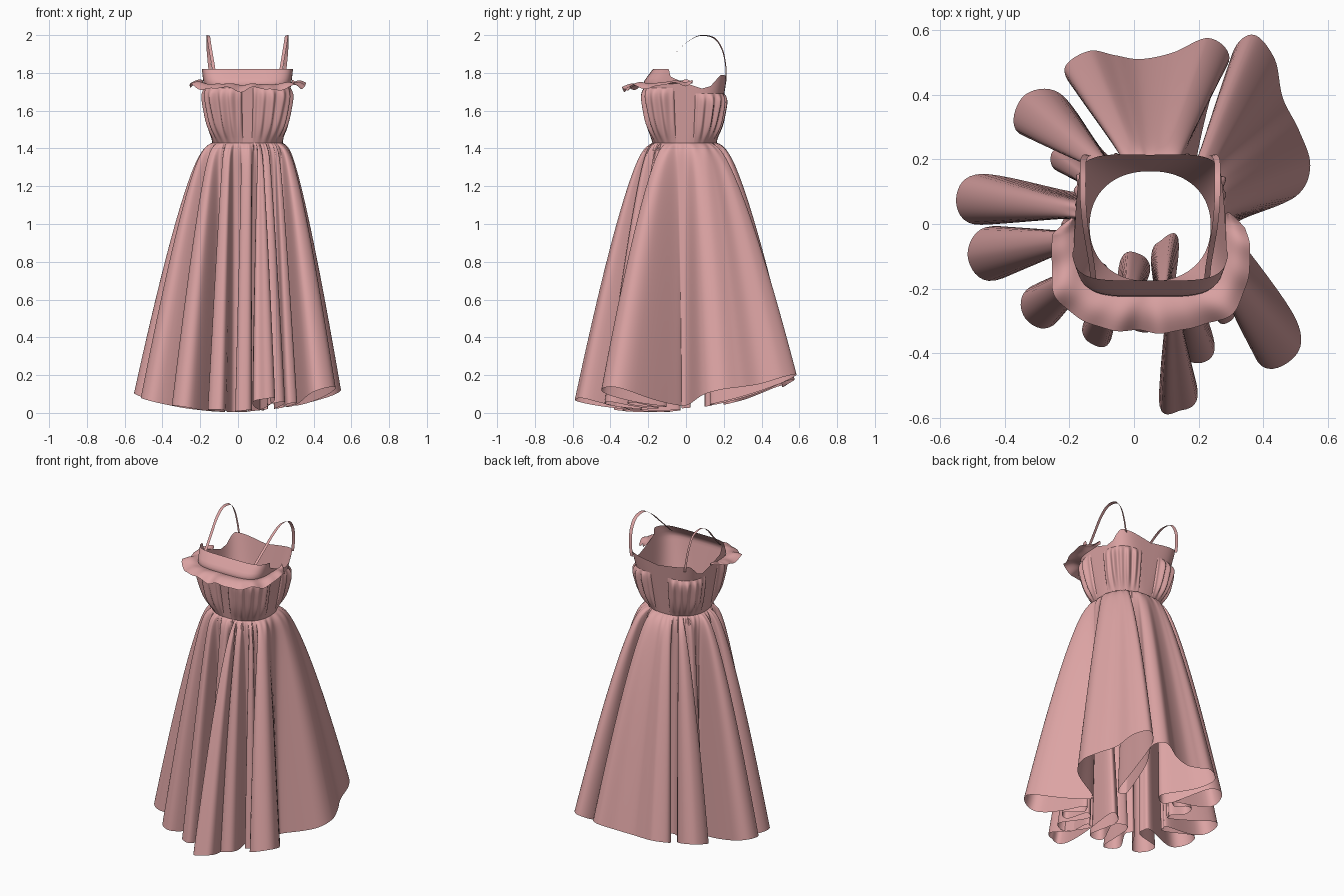
import bpy, math, random
from mathutils import Vector

random.seed(4)
cube = bpy.data.objects.get("Cube")
if cube:
    bpy.data.objects.remove(cube, do_unlink=True)

pink = bpy.data.materials.new("dusty_pink")
pink.use_nodes = True
pink.diffuse_color = (0.72, 0.37, 0.37, 1)
pink.node_tree.nodes["Principled BSDF"].inputs["Base Color"].default_value = pink.diffuse_color

CENTRE = Vector((0.05, -0.007))
WAIST = 1.43
TOP = 1.82
BAND = 1.75


def sheet(name, point, columns, rows, closed=False):
    """Cloth grid: point(u, v) gives a position for u, v in 0..1."""
    verts = [point(i / columns, j / rows)
             for i in range(columns + (not closed)) for j in range(rows + 1)]
    n, step = len(verts), rows + 1
    faces = []
    for i in range(columns):
        for j in range(rows):
            a, b = i * step + j, ((i + 1) * step + j) % n
            faces.append((a, b, b + 1, a + 1))
    mesh = bpy.data.meshes.new(name)
    mesh.from_pydata(verts, [], faces)
    mesh.materials.append(pink)
    obj = bpy.data.objects.new(name, mesh)
    bpy.context.collection.objects.link(obj)
    for p in mesh.polygons:
        p.use_smooth = True


def lerp(a, b, t):
    return a + (b - a) * t


def ramp(x, knots):
    """Piecewise linear lookup."""
    if x <= knots[0][0]:
        return knots[0][1]
    for (x0, y0), (x1, y1) in zip(knots, knots[1:]):
        if x <= x1:
            return lerp(y0, y1, (x - x0) / (x1 - x0))
    return knots[-1][1]


def body(angle, z, offset=0.0):
    """Point on the bodice: oval waist, rounded square bust, front band leaning back."""
    t = min(1, max(0, (z - WAIST) / (TOP - WAIST)))
    rx, ry, n = lerp(0.187, 0.243, t), lerp(0.17, 0.23, t), lerp(2.2, 4.8, t)
    c, s = math.cos(angle), math.sin(angle)
    r = ((abs(c) / rx) ** n + (abs(s) / ry) ** n) ** (-1 / n) + offset
    y = r * s
    if y < 0:
        y *= 1 - 0.27 * max(0, z - BAND) / (TOP - BAND)
    return Vector((CENTRE.x + r * c, CENTRE.y + y, z))


def spline(points, per, closed):
    """Catmull-Rom curve through the points."""
    n, out = len(points), []
    pick = (lambda k: points[k % n]) if closed else (lambda k: points[min(max(k, 0), n - 1)])
    for i in range(n if closed else n - 1):
        a, b, c, d = (pick(i + k) for k in (-1, 0, 1, 2))
        for k in range(per):
            t = k / per
            out.append(0.5 * (2 * b + (c - a) * t + (2 * a - 5 * b + 4 * c - d) * t ** 2
                              + (3 * b - 3 * c + d - a) * t ** 3))
    return out if closed else out + [points[-1]]


# Hem, anticlockwise: (x, y, radius) is a round fold, inward if negative; (x, y) a plain point
folds = [
    (.43, -.35, .09), (.34, -.02, -.035), (.5, .085), (.545, .18), (.51, .29), (.46, .39),
    (.435, .51), (.37, .585), (.305, .53), (.275, .34), (.22, .17, -.035), (.24, .4),
    (.295, .515), (.23, .575), (.12, .53), (.02, .51), (-.06, .522), (-.14, .535),
    (-.215, .48), (-.16, .39), (-.05, .25, -.05), (-.28, .33, .09), (-.14, .23, -.025),
    (-.22, .2, .04), (-.19, .12, -.02), (-.47, .075, .08), (-.25, 0, -.025),
    (-.43, -.09, .085), (-.17, -.09, -.04), (-.28, -.25, .07), (-.1, -.16, -.03),
    (-.11, -.325, .05), (0, -.14, -.05), (.03, -.29, .045), (.1, -.1, -.05),
    (.135, -.515, .062), (.14, -.26, -.02), (.2, -.38, .05), (.22, -.18, -.03),
    (.28, -.27, .035), (.28, -.15, -.03)]
controls = []
for x, y, *radius in folds:
    if not radius:
        controls.append(Vector((x, y)))
        continue
    r = radius[0]
    out = math.atan2(y - CENTRE.y, x - CENTRE.x)
    for turn in (-80, 0, 80):
        t = math.radians(turn)
        radial = Vector((math.cos(out), math.sin(out))) * r * math.cos(t)
        tangent = Vector((-math.sin(out), math.cos(out))) * abs(r) * math.sin(t)
        controls.append(Vector((x, y)) + radial + tangent)
hem = spline(controls, 8, True)
N = len(hem)

# Matching waist angles: unwrap around the hem, then smooth
raw = []
for p in hem:
    a = math.atan2(p.y - CENTRE.y, p.x - CENTRE.x)
    if raw:
        a += math.tau * round((raw[-1] - a) / math.tau)
    raw.append(a)
window = 36
waist_angle = [sum(raw[k % N] + math.tau * (k // N) for k in range(i - window, i + window + 1))
               / (2 * window + 1) for i in range(N)]


def skirt_point(u, v):
    i = round(u * N) % N
    s = v ** 1.6
    h = hem[i]
    lift = 0.25 * max(0, h.x) * max(0, -h.y)
    z_hem = max(0, 0.012 + 0.1 * h.y + 0.28 * h.length_squared + lift)
    gather = 0.005 * math.sin(u * math.tau * 50) * math.exp(-25 * s) * min(1, v * 12)
    puff = 0.028 * (1 - math.exp(-45 * s)) * (1 - s)
    w = body(waist_angle[i], WAIST, gather + puff)
    xy = w.xy.lerp(h, s ** 0.7)
    return Vector((xy.x, xy.y, lerp(WAIST, z_hem, s)))


sheet("skirt", skirt_point, N, 40, closed=True)


# Bodice shell with high front, scooped armholes and a low back
def neckline(angle):
    p = body(angle, TOP)
    if p.y > 0.19:
        return 1.79 - 0.03 * max(0, 1 - abs(p.x - CENTRE.x) / 0.2)
    return ramp(p.y, [(-.09, 1.82), (-.07, 1.78), (0, 1.745), (.09, 1.717),
                      (.14, 1.73), (.19, 1.79)])


def bodice_point(u, v):
    a = u * math.tau
    return body(a, lerp(WAIST, neckline(a), v))


sheet("bodice", bodice_point, 180, 24, closed=True)


# Gathered panels, mirrored left and right
def gathered_panel(name, start, end, height):
    phase = random.uniform(0, math.tau)
    start, end = math.radians(start), math.radians(end)

    def point(u, v):
        edge = max(0, math.sin(math.pi * u)) ** 0.4
        puff = 1 - abs(2 * v ** 1.4 - 1) ** 4
        wave = math.sin(u * math.tau * 6 + phase) + 0.5 * math.sin(u * math.tau * 3.5 + 2 * v)
        return body(lerp(start, end, u), lerp(WAIST, height, v),
                    0.002 + edge * puff * (0.026 + 0.009 * wave))

    sheet(name, point, 90, 18)


gathered_panel("front_left_gathers", -82, -14, 1.72)
gathered_panel("front_right_gathers", 262, 194, 1.72)
gathered_panel("back_left_gathers", 14, 74, 1.69)
gathered_panel("back_right_gathers", 166, 106, 1.69)


# Wavy frill around the front of the bust
def frill_point(u, v):
    a = math.radians(lerp(-186, 10, u))
    front = max(0, -math.sin(a))
    taper = min(1, math.sin(math.pi * u) * 5 + 0.15)
    ripple = math.sin(u * 38) + 0.6 * math.sin(u * 63 + 1)
    p = body(a, 1.745 - 0.01 * front, 0.001 + v * taper * (0.065 + 0.045 * front + 0.004 * ripple))
    p.z += v * (0.01 * ripple - 0.022 * front) + 0.014 * math.sin(math.pi * v)
    return p


sheet("bust_frill", frill_point, 200, 8)

# Shoulder straps, slightly twisted ribbons
strap = spline([Vector(p) for p in (
    (.176, -.17, 1.79), (.18, -.13, 1.83), (.19, -.07, 1.89), (.2, -.01, 1.95),
    (.206, .05, 1.99), (.208, .1, 1.998), (.208, .155, 1.98), (.207, .193, 1.92),
    (.2, .21, 1.84), (.19, .213, 1.765))], 6, False)
for name, side in (("left_strap", 1), ("right_strap", -1)):
    def strap_point(u, v):
        p = strap[round(u * (len(strap) - 1))]
        w = v - 0.5
        return Vector((CENTRE.x + side * (p.x + w * 0.018), p.y + w * 0.005, p.z + w * 0.005))
    sheet(name, strap_point, len(strap) - 1, 2)
